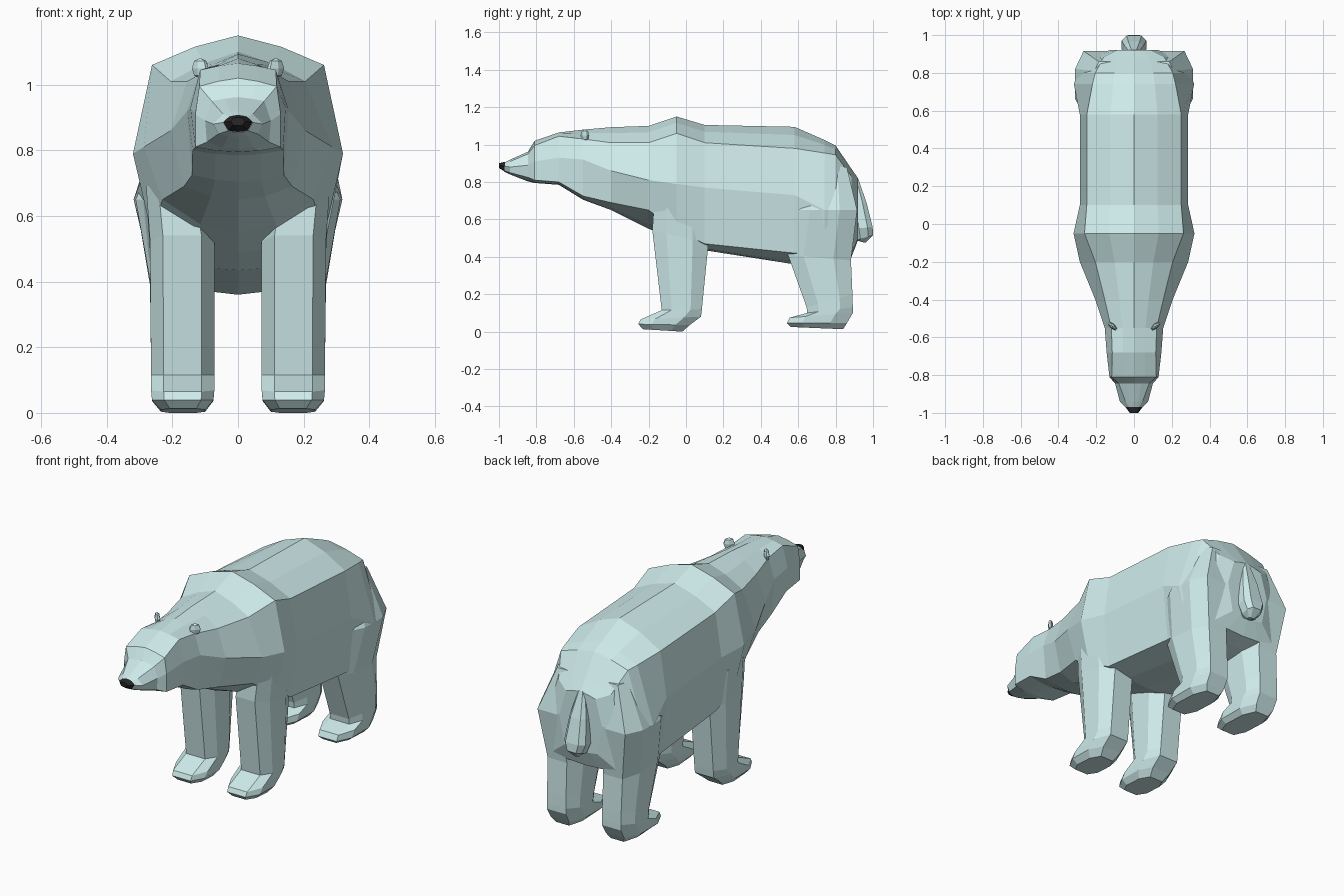
import bpy, bmesh, math


def material(name, colour):
    m = bpy.data.materials.new(name)
    m.diffuse_color = colour
    return m


FUR = material("fur", (0.62, 0.83, 0.83, 1))
BLACK = material("black", (0.02, 0.02, 0.02, 1))


def loft(name, rings, mat=FUR):
    """Skin a closed, flat-shaded mesh over equal-sized rings of points."""
    bm = bmesh.new()
    vs = [[bm.verts.new(p) for p in r] for r in rings]
    n = len(vs[0])
    for a, b in zip(vs, vs[1:]):
        for i in range(n):
            j = (i + 1) % n
            bm.faces.new((a[i], a[j], b[j], b[i]))
    bm.faces.new(vs[0])
    bm.faces.new(vs[-1])
    bmesh.ops.recalc_face_normals(bm, faces=bm.faces)
    me = bpy.data.meshes.new(name)
    bm.to_mesh(me)
    bm.free()
    me.materials.append(mat)
    ob = bpy.data.objects.new(name, me)
    bpy.context.collection.objects.link(ob)
    return ob


def body_ring(y, zt, xe, ze, xs, zs, xl, zl, zb):
    """Section across the body: top, back edge, flank, belly edge, bottom."""
    half = [(xe * 0.5, zt - 0.38 * (zt - ze)), (xe, ze), (xs, zs),
            (xl, zl), (xl * 0.5, zb + 0.25 * (zl - zb))]
    pts = [(0, zt)] + half + [(0, zb)] + [(-x, z) for x, z in reversed(half)]
    return [(x, y, z) for x, z in pts]


def limb_ring(yf, zf, yb, zb, x0, x1):
    """Chamfered rectangle, tilted from front (yf, zf) to back (yb, zb)."""
    c = (x1 - x0) * 0.2
    outline = [(x0 + c, 0), (x1 - c, 0), (x1, .25), (x1, .72),
               (x1 - c, 1), (x0 + c, 1), (x0, .72), (x0, .25)]
    return [(x, yf + (yb - yf) * t, zf + (zb - zf) * t) for x, t in outline]


def mirrored(ob):
    m = ob.modifiers.new("mirror", 'MIRROR')
    m.use_axis = (True, False, False)
    m.use_mirror_merge = False


# Head, neck and torso in one skin from muzzle to rump
torso = [
    (-.97, .905, .025, .90, .045, .885, .03, .86, .855),
    (-.94, .92, .045, .91, .075, .88, .06, .85, .84),
    (-.845, .962, .08, .95, .10, .89, .095, .825, .803),
    (-.81, 1.02, .118, .995, .13, .91, .13, .81, .795),
    (-.68, 1.065, .115, 1.045, .145, .93, .138, .80, .785),
    (-.55, 1.08, .12, 1.03, .155, .92, .14, .725, .705),
    (-.40, 1.093, .155, 1.01, .205, .86, .165, .69, .65),
    (-.20, 1.10, .205, 1.01, .287, .81, .23, .65, .55),
    (-.05, 1.15, .262, 1.06, .32, .79, .262, .54, .49),
    (.10, 1.105, .25, 1.01, .287, .77, .257, .47, .435),
    (.58, 1.095, .25, .98, .287, .73, .257, .42, .36),
    (.74, 1.025, .22, .955, .318, .65, .262, .41, .37),
    (.80, .995, .205, .945, .30, .65, .255, .40, .38),
    (.885, .87, .16, .83, .235, .64, .20, .42, .40),
    (.92, .82, .09, .80, .13, .66, .10, .50, .49),
]
loft("body", [body_ring(*r) for r in torso])

# Nose
loft("nose", [body_ring(-.968, .908, .027, .903, .046, .886, .031, .86, .855),
              body_ring(-1.0, .9, .015, .898, .022, .888, .015, .877, .875)], BLACK)

# Front legs with paws, sole to shoulder
front = [
    (-.23, .013, -.02, .0, .10, .235),
    (-.255, .04, .02, .035, .075, .262),
    (-.243, .065, .08, .08, .072, .265),
    (-.13, .115, .085, .12, .072, .265),
    (-.18, .54, .12, .47, .072, .268),
    (-.17, .70, .11, .66, .10, .28),
]
mirrored(loft("front_leg", [limb_ring(*r) for r in front]))

# Hind legs with paws, sole to hip
hind = [
    (.56, .025, .84, .013, .10, .235),
    (.54, .045, .86, .045, .075, .262),
    (.555, .075, .892, .10, .072, .265),
    (.648, .10, .892, .13, .072, .265),
    (.645, .13, .89, .20, .072, .265),
    (.545, .41, .882, .38, .072, .268),
    (.58, .65, .915, .65, .09, .312),
    (.68, .90, .86, .88, .09, .21),
]
mirrored(loft("hind_leg", [limb_ring(*r) for r in hind]))

# Tail
tail = [
    (.88, .83, .92, .82, -.02, .02),
    (.89, .68, .965, .69, -.05, .05),
    (.90, .55, .998, .56, -.065, .065),
    (.91, .49, 1.0, .515, -.045, .045),
    (.93, .482, .96, .475, -.015, .015),
]
loft("tail", [limb_ring(*r) for r in tail])

# Ears
bpy.ops.mesh.primitive_uv_sphere_add(segments=6, ring_count=4, radius=1)
ear = bpy.context.object
ear.name = "ear"
ear.scale = (.032, .014, .032)
ear.rotation_euler = (0, 0, math.radians(40))
ear.location = (.115, -.54, 1.05)
bpy.ops.object.transform_apply(location=True, rotation=True, scale=True)
ear.data.materials.append(FUR)
mirrored(ear)
